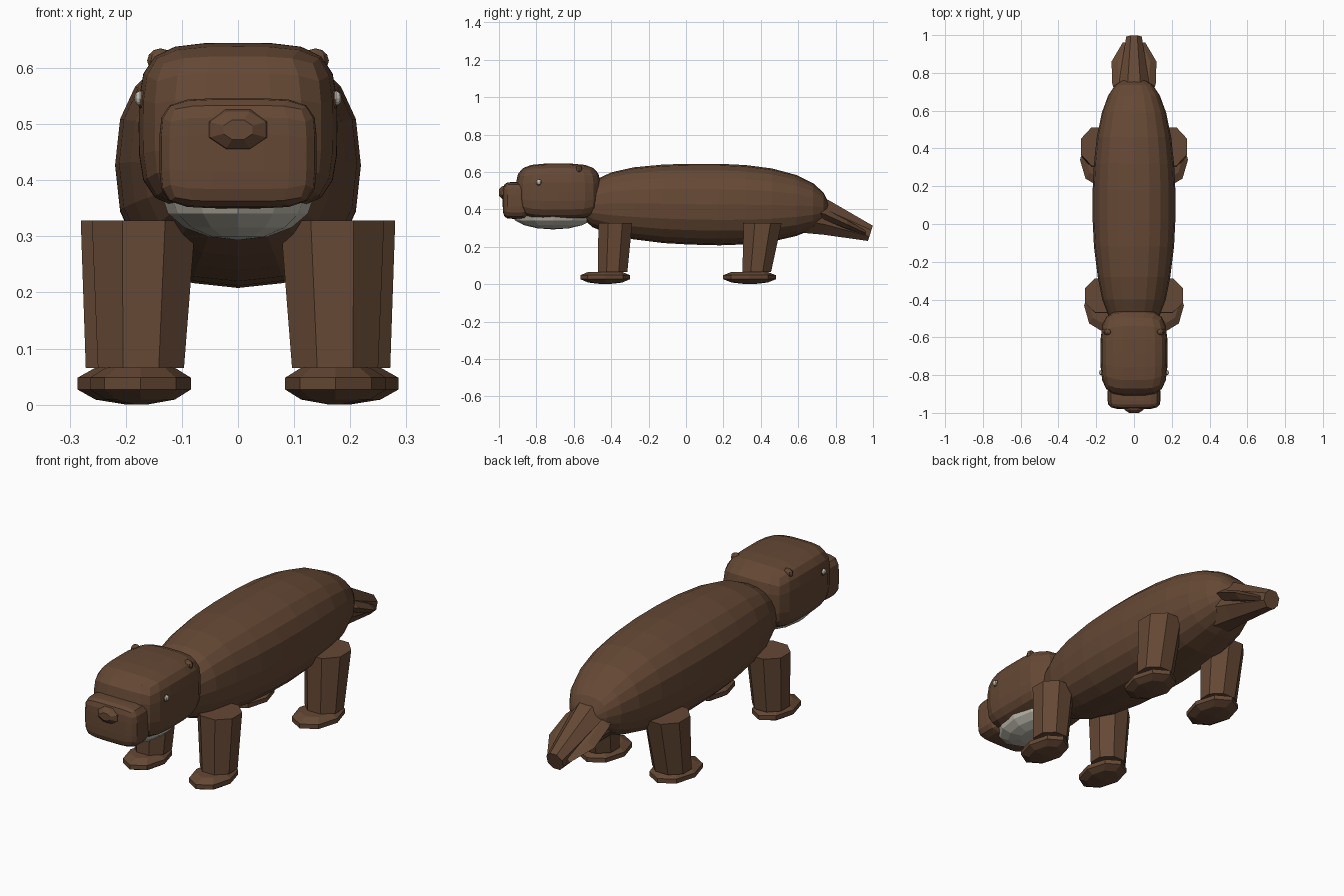
import bpy
import bmesh
import math
from mathutils import Vector

if "Cube" in bpy.data.objects:
    bpy.data.objects.remove(bpy.data.objects["Cube"])


def material(name, rgb):
    m = bpy.data.materials.new(name)
    m.diffuse_color = (*rgb, 1)
    m.use_nodes = True
    m.node_tree.nodes["Principled BSDF"].inputs["Base Color"].default_value = m.diffuse_color
    return m


BROWN = material("brown fur", (0.13, 0.065, 0.035))
PALE = material("pale grey", (0.53, 0.51, 0.43))


def finish(bm, name, mat):
    bmesh.ops.recalc_face_normals(bm, faces=bm.faces)
    me = bpy.data.meshes.new(name)
    bm.to_mesh(me)
    bm.free()
    ob = bpy.data.objects.new(name, me)
    bpy.context.collection.objects.link(ob)
    me.materials.append(mat)
    return ob


def loft(name, rings, axis="Y", n=8, p=2.0, mat=BROWN, turn=0.0, lean=0.0):
    """Rings are (centre, half size 1, half size 2) across the axis."""
    bm = bmesh.new()
    loops = []
    for c, a, b in rings:
        loop = []
        for i in range(n):
            t = math.tau * (i + turn) / n
            u, v = [math.copysign(abs(k) ** (2 / p), k) for k in (math.cos(t), math.sin(t))]
            off = Vector((a * u, lean * v, b * v)) if axis == "Y" else Vector((a * u, b * v, 0))
            loop.append(bm.verts.new(Vector(c) + off))
        loops.append(loop)
    for r, s in zip(loops, loops[1:]):
        for i in range(n):
            j = (i + 1) % n
            bm.faces.new((r[i], r[j], s[j], s[i]))
    bm.faces.new(loops[0])
    bm.faces.new(loops[-1])
    return finish(bm, name, mat)


def rounded_box(name, centre, half, p=5.0, cuts=4, mat=BROWN):
    """Bulging box made from a subdivided cube."""
    bm = bmesh.new()
    bmesh.ops.create_cube(bm, size=2)
    bmesh.ops.subdivide_edges(bm, edges=bm.edges, cuts=cuts, use_grid_fill=True)
    for v in bm.verts:
        k = sum(abs(q) ** p for q in v.co) ** (1 / p)
        v.co = Vector([c + h * q / k for c, h, q in zip(centre, half, v.co)])
    return finish(bm, name, mat)


def ellipsoid(name, centre, half, u=8, v=6, mat=BROWN):
    bm = bmesh.new()
    bmesh.ops.create_uvsphere(bm, u_segments=u, v_segments=v, radius=1)
    for w in bm.verts:
        w.co = Vector([c + h * q for c, h, q in zip(centre, half, w.co)])
    return finish(bm, name, mat)


# Long barrel body: y, top, bottom, half width
sections = [(-0.55, 0.51, 0.35, 0.08), (-0.50, 0.55, 0.305, 0.13), (-0.40, 0.598, 0.265, 0.168),
            (-0.28, 0.625, 0.24, 0.192), (-0.12, 0.64, 0.22, 0.212), (0.02, 0.644, 0.212, 0.219),
            (0.18, 0.644, 0.208, 0.219), (0.32, 0.637, 0.213, 0.212), (0.46, 0.619, 0.228, 0.197),
            (0.59, 0.584, 0.258, 0.17), (0.68, 0.54, 0.295, 0.137), (0.735, 0.49, 0.335, 0.10),
            (0.76, 0.44, 0.37, 0.06)]
loft("body", [((0, y, (t + b) / 2), w, (t - b) / 2) for y, t, b, w in sections], n=20, p=2.4)

# Head
rounded_box("head", (0, -0.683, 0.495), (0.177, 0.226, 0.15), 3.9, 5)
rounded_box("muzzle", (0, -0.91, 0.448), (0.14, 0.07, 0.098), 5, 5)
loft("nose", [((0, y, 0.49), 0.0625 * k, 0.0416 * k) for y, k in
              ((-1.0, 0.45), (-0.985, 0.85), (-0.965, 1), (-0.945, 0.8))], turn=0.5)
ellipsoid("chin", (0, -0.71, 0.37), (0.135, 0.22, 0.077), 12, 8, PALE)

# Tail core
loft("tail", [((0, 0.58, 0.40), 0.13, 0.13), ((0, 0.75, 0.357), 0.085, 0.10),
              ((0, 0.986, 0.272), 0.045, 0.044)], turn=0.5, lean=0.014)
# Flat fins along both sides of the tail
loft("tail_fins", [((0, 0.64, 0.41), 0.08, 0.025), ((0, 0.74, 0.375), 0.115, 0.04),
                   ((0, 0.86, 0.32), 0.119, 0.032), ((0, 0.96, 0.274), 0.06, 0.018)])

for side, s in (("left", -1), ("right", 1)):
    # Small eyes set in brown sockets, and ears
    ellipsoid(side + "_socket", (s * 0.164, -0.785, 0.543), (0.016, 0.019, 0.019))
    ellipsoid(side + "_eye", (s * 0.175, -0.787, 0.546), (0.010, 0.014, 0.013), 8, 6, PALE)
    ellipsoid(side + "_ear", (s * 0.138, -0.572, 0.613), (0.024, 0.018, 0.022))
    # Tapered legs
    loft(side + "_front_leg", [((s * 0.173, -0.392, 0.065), 0.083, 0.085),
                               ((s * 0.168, -0.378, 0.328), 0.100, 0.098)], "Z", turn=0.5)
    loft(side + "_hind_leg", [((s * 0.190, 0.378, 0.065), 0.088, 0.083),
                              ((s * 0.186, 0.410, 0.328), 0.102, 0.110)], "Z", turn=0.5)
    # Broad flat feet
    for end, x, y, a, b in (("front", 0.174, -0.432, 0.090, 0.133), ("hind", 0.186, 0.340, 0.100, 0.141)):
        rings = [(z, k) for z, k in ((0.0, 0.12), (0.009, 0.68), (0.027, 1), (0.048, 1), (0.066, 0.68))]
        loft(f"{side}_{end}_foot", [((s * x, y, z), a * k, b * k) for z, k in rings], "Z")
